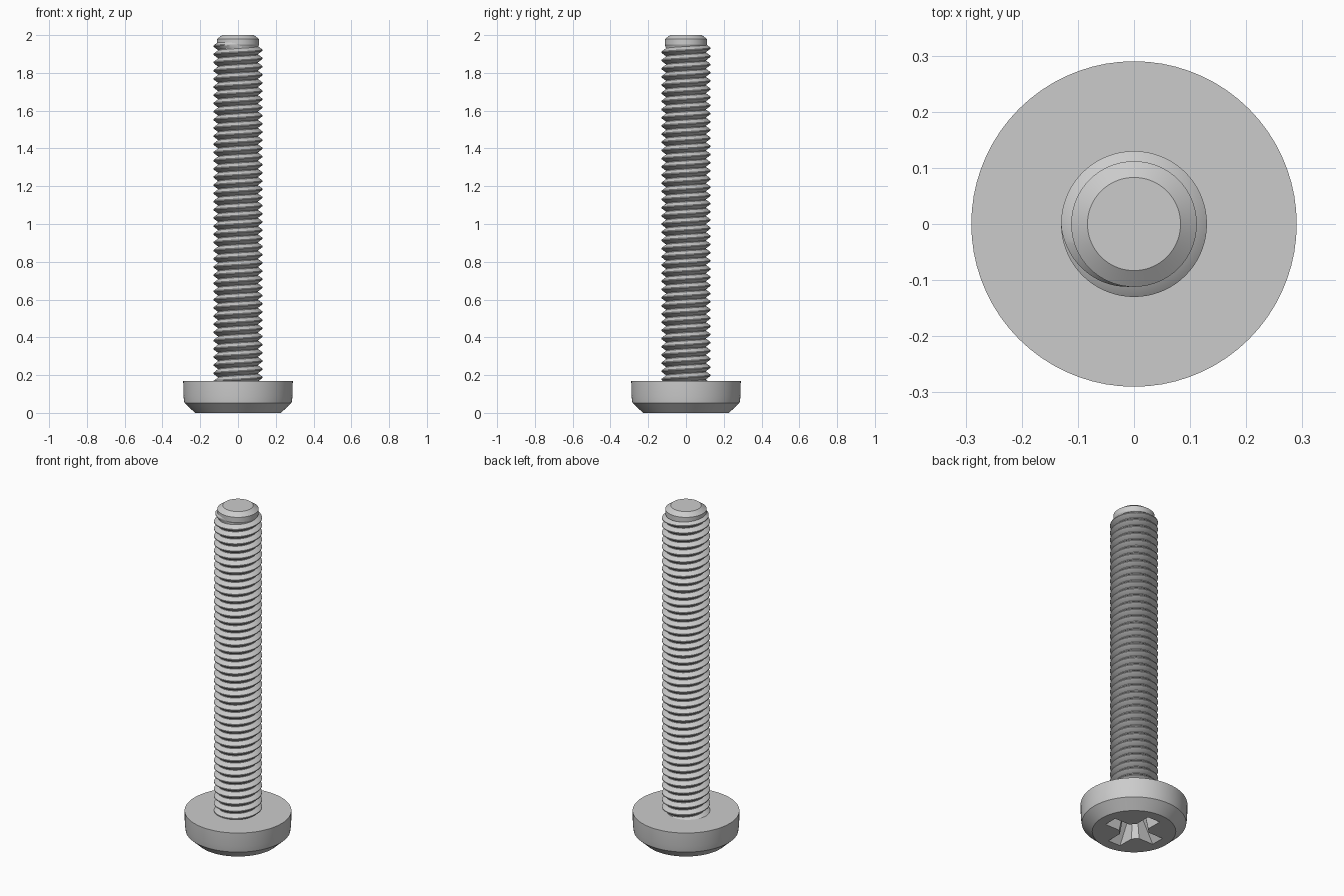
import bpy, bmesh, math
from mathutils import Vector

if "Cube" in bpy.data.objects:
    bpy.data.objects.remove(bpy.data.objects["Cube"], do_unlink=True)

steel = bpy.data.materials.new("grey steel")
steel.use_nodes = True
GREY = (0.6, 0.6, 0.6, 1)
steel.diffuse_color = GREY
steel.node_tree.nodes["Principled BSDF"].inputs["Base Color"].default_value = GREY

SEG = 72
PITCH = 0.0433
CREST, ROOT = 0.13, 0.107


def finish(bm, name, smooth=True):
    bmesh.ops.recalc_face_normals(bm, faces=bm.faces)
    mesh = bpy.data.meshes.new(name)
    bm.to_mesh(mesh)
    bm.free()
    mesh.materials.append(steel)
    obj = bpy.data.objects.new(name, mesh)
    bpy.context.collection.objects.link(obj)
    bpy.ops.object.select_all(action="DESELECT")
    obj.select_set(True)
    bpy.context.view_layer.objects.active = obj
    if smooth:
        bpy.ops.object.shade_smooth_by_angle(angle=math.radians(25))
    return obj


def loft(bm, rings):
    """Bridge closed rings of points and cap both ends."""
    loops = [[bm.verts.new(p) for p in ring] for ring in rings]
    for a, b in zip(loops, loops[1:]):
        for i in range(len(a)):
            j = (i + 1) % len(a)
            bm.faces.new((a[i], a[j], b[j], b[i]))
    bm.faces.new(loops[0])
    bm.faces.new(loops[-1])


def turned(name, profile):
    """Solid of revolution from (radius, height) pairs."""
    bm = bmesh.new()
    angles = [math.tau * i / SEG for i in range(SEG)]
    loft(bm, [[(r * math.cos(a), r * math.sin(a), z) for a in angles] for r, z in profile])
    return finish(bm, name)


# Head: flat bearing face on top, nearly straight rim, bevelled underside
head = turned("head", [(0.227, 0), (0.284, 0.053), (0.289, 0.09), (0.29, 0.17)])

# Cross recess: tapered plus shape with cut inner corners
def cross(reach, half, corner, z):
    quarter = [(reach, -half), (reach, half), (corner, half), (half, corner)]
    points = []
    for k in range(4):
        c, s = [(1, 0), (0, 1), (-1, 0), (0, -1)][k]
        points += [Vector((x * c - y * s, x * s + y * c, z)) for x, y in quarter]
    return points


bm = bmesh.new()
loft(bm, [cross(0.174, 0.042, 0.072, -0.01), cross(0.085, 0.03, 0.05, 0.125)])
cutter = finish(bm, "recess_cutter", smooth=False)
cutter.hide_render = True

cut = head.modifiers.new("cross_recess", "BOOLEAN")
cut.operation = "DIFFERENCE"
cut.solver = "EXACT"
cut.object = cutter
bpy.context.view_layer.objects.active = head
bpy.ops.object.modifier_apply(modifier=cut.name)
bpy.data.objects.remove(cutter, do_unlink=True)

# Shaft core with a plain collar and a chamfered tip
turned("shaft", [(ROOT, 0.16), (ROOT, 1.94), (0.112, 1.95), (0.112, 1.979), (0.083, 2.0)])

# Thread: a ridge swept up a right-handed helix, fading out near the tip
Z_START, Z_END = 0.155, 1.955
steps = int((Z_END - Z_START) / PITCH * SEG)
end_angle = math.radians(-70)
bm = bmesh.new()
sections = []
for i in range(steps + 1):
    angle = end_angle - math.tau * (steps - i) / SEG
    fade = min(1, (steps - i) / (SEG * 0.3))
    crest = ROOT + (CREST - ROOT) * fade
    z = Z_START + PITCH * i / SEG
    ridge = [(ROOT - 0.006, -0.5), (ROOT, -0.46), (crest, -0.06),
             (crest, 0.06), (ROOT, 0.46), (ROOT - 0.006, 0.5)]
    sections.append([(r * math.cos(angle), r * math.sin(angle), z + h * PITCH)
                     for r, h in ridge])
loft(bm, sections)
finish(bm, "thread")
